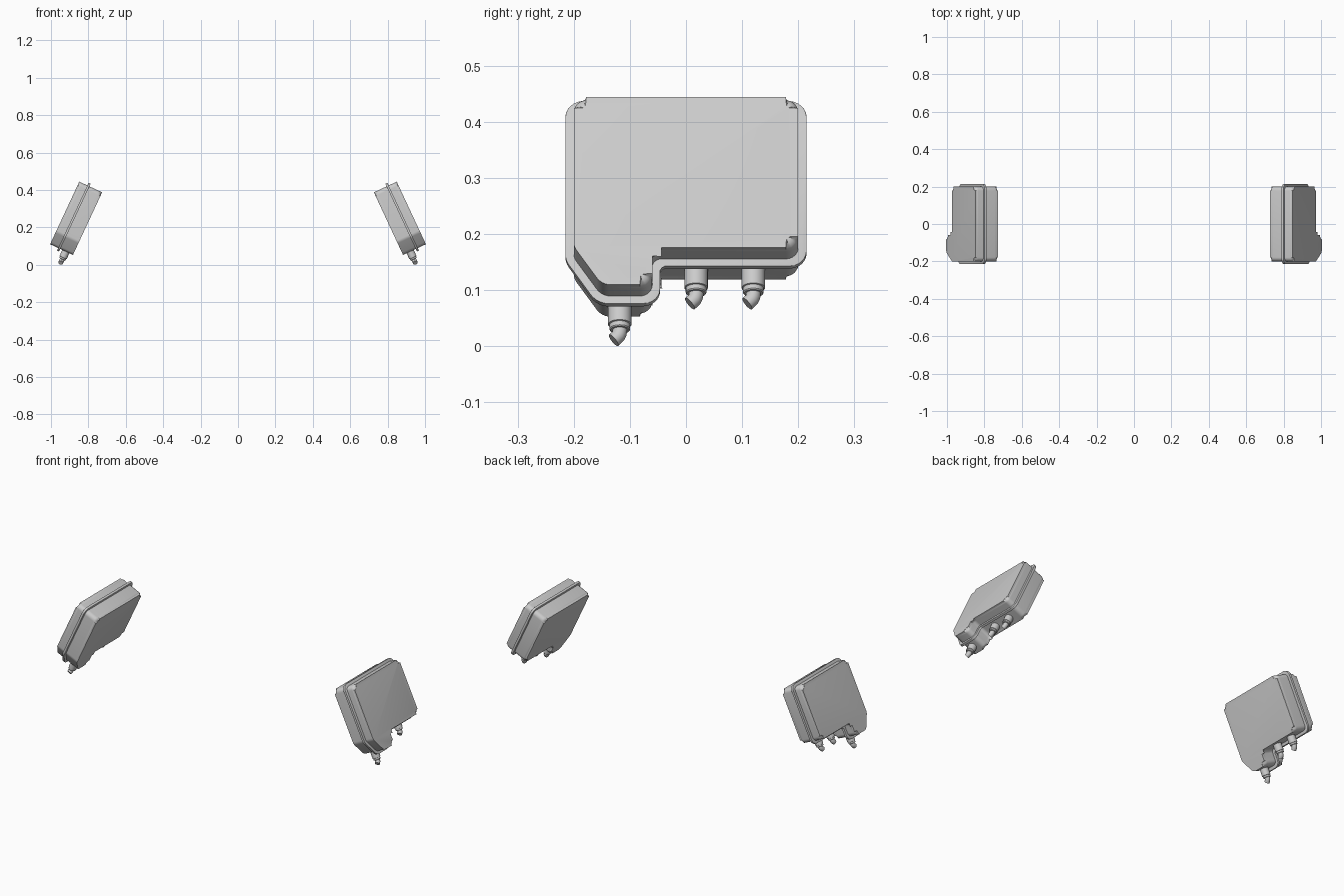
import bpy, bmesh, math
from mathutils import Vector

if "Cube" in bpy.data.objects:
    bpy.data.objects.remove(bpy.data.objects["Cube"])

TILT = math.radians(25)
C, S = math.cos(TILT), math.sin(TILT)


def world(u, y, v):
    """Tilted case coordinates (u outward, y depth, v up the case) to world."""
    return Vector((u * C - v * S, y, u * S + v * C))


def rounded(points, seg=6):
    """Round each (y, v, radius) corner of a 2D outline with an arc."""
    out, n = [], len(points)
    for i, (y, v, r) in enumerate(points):
        p = Vector((y, v))
        a = (Vector(points[i - 1][:2]) - p).normalized()
        b = (Vector(points[(i + 1) % n][:2]) - p).normalized()
        half = a.angle(b) / 2
        centre = p + (a + b).normalized() * (r / math.sin(half))
        start = p + a * (r / math.tan(half)) - centre
        end = p + b * (r / math.tan(half)) - centre
        sweep = start.angle_signed(end)
        for k in range(seg + 1):
            t = -sweep * k / seg
            out.append(centre + Vector((start.x * math.cos(t) - start.y * math.sin(t),
                                        start.x * math.sin(t) + start.y * math.cos(t))))
    return out


def finish(bm, name):
    """Make a smooth-shaded object mirrored to the other side."""
    bmesh.ops.recalc_face_normals(bm, faces=bm.faces[:])
    me = bpy.data.meshes.new(name)
    bm.to_mesh(me)
    bm.free()
    ob = bpy.data.objects.new(name, me)
    bpy.context.collection.objects.link(ob)
    bpy.ops.object.select_all(action='DESELECT')
    ob.select_set(True)
    bpy.context.view_layer.objects.active = ob
    bpy.ops.object.shade_smooth_by_angle(angle=math.radians(35))
    mod = ob.modifiers.new("other_side", 'MIRROR')
    mod.use_mirror_merge = False
    return ob


def slab(name, outline, u0, u1, bevel, seg):
    """Extrude an outline through the case thickness and round its rims."""
    bm = bmesh.new()
    pts = rounded(outline)
    rings = [[bm.verts.new(world(u, p.x, p.y)) for p in pts] for u in (u0, u1)]
    caps = [bm.faces.new(r) for r in rings]
    n = len(pts)
    for i in range(n):
        j = (i + 1) % n
        bm.faces.new((rings[0][i], rings[0][j], rings[1][j], rings[1][i]))
    rims = [e for f in caps for e in f.edges]
    bmesh.ops.bevel(bm, geom=rims, offset=bevel, segments=seg, profile=0.5, affect='EDGES')
    finish(bm, name)


def nozzle(name, y0, v0, u0=0.864, sides=24):
    """Stepped pipe with an elbow: rings of (radius, drop, bend angle, side shift)."""
    rings = [(.021, -.02, 0, 0), (.021, .036, 0, 0), (.0185, .037, 0, 0),
             (.0185, .045, 0, 0), (.017, .047, 0, 0), (.013, .047, 0, 0),
             (.013, .051, 0, 0), (.013, .055, 15, .001), (.013, .059, 30, .003),
             (.013, .062, 45, .006), (.013, .067, 48, .011)]
    bm = bmesh.new()
    loops = []
    for r, drop, ang, shift in rings:
        a = math.radians(ang)
        loop = []
        for k in range(sides):
            t = 2 * math.pi * k / sides
            side = r * math.cos(t)
            loop.append(bm.verts.new(world(u0 + r * math.sin(t),
                                           y0 - shift + side * math.cos(a),
                                           v0 - drop - side * math.sin(a))))
        loops.append(loop)
    for a, b in zip(loops, loops[1:]):
        for k in range(sides):
            j = (k + 1) % sides
            bm.faces.new((a[k], a[j], b[j], b[k]))
    bm.faces.new(loops[0])
    bm.faces.new(loops[-1])
    finish(bm, name)


# Main case with a stepped, chamfered bottom
slab("case_body", [(-.2, .044, .022), (.2, .044, .022), (.2, -.252, .022),
                   (-.06, -.252, .016), (-.06, -.325, .022), (-.15, -.325, .03),
                   (-.2, -.25, .03)], .822, .957, .018, 5)

# Seam flange around the case
slab("seam_flange", [(-.215, .059, .032), (.215, .059, .032), (.215, -.266, .03),
                     (-.046, -.266, .008), (-.046, -.34, .03), (-.158, -.34, .04),
                     (-.215, -.254, .04)], .897, .909, .0015, 2)

# Elbow nozzles under the case
for i, (y, v) in enumerate([(-.118, -.324), (.018, -.252), (.12, -.252)]):
    nozzle(f"nozzle_{i + 1}", y, v)
